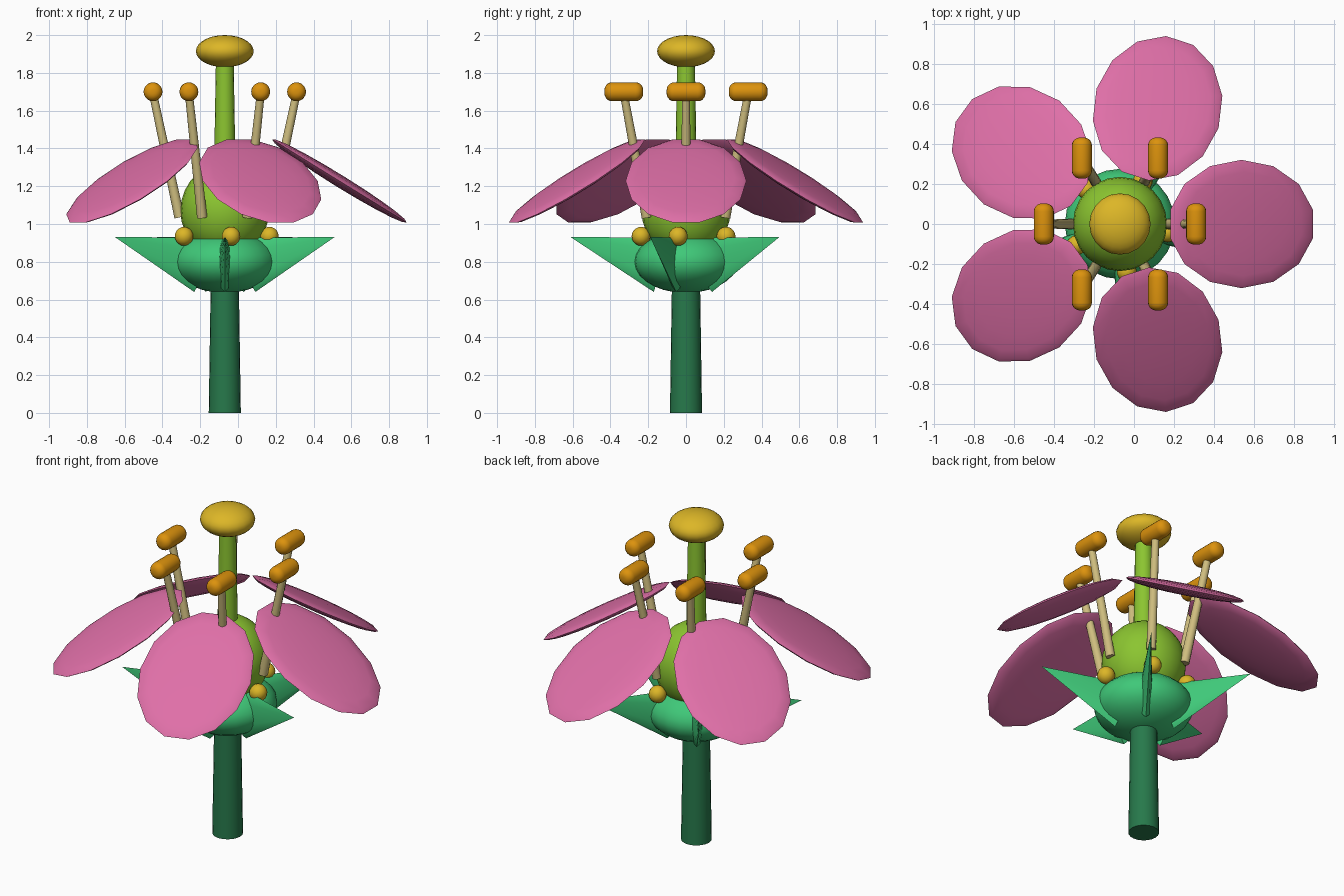
import bpy
import bmesh
from math import radians, cos, sin, pi
from mathutils import Matrix, Vector

if "Cube" in bpy.data.objects:
    bpy.data.objects.remove(bpy.data.objects["Cube"], do_unlink=True)

AXIS = Vector((-0.07, 0, 0))  # flower axis


def material(name, rgb):
    m = bpy.data.materials.new(name)
    m.use_nodes = True
    m.diffuse_color = (*rgb, 1)
    m.node_tree.nodes["Principled BSDF"].inputs["Base Color"].default_value = (*rgb, 1)
    return m


STEM = material("dark_green", (0.02, 0.19, 0.07))
SEPAL = material("leaf_green", (0.05, 0.58, 0.19))
PISTIL = material("lime_green", (0.26, 0.56, 0.03))
YELLOW = material("yellow", (0.72, 0.47, 0.02))
PINK = material("pink", (0.74, 0.16, 0.39))
ORANGE = material("orange", (0.72, 0.29, 0.004))
TAN = material("tan", (0.62, 0.51, 0.21))


def finish(name, bm, mat, matrix):
    bm.transform(matrix)
    bm.normal_update()
    mesh = bpy.data.meshes.new(name)
    bm.to_mesh(mesh)
    bm.free()
    mesh.materials.append(mat)
    obj = bpy.data.objects.new(name, mesh)
    bpy.context.collection.objects.link(obj)
    bpy.ops.object.select_all(action="DESELECT")
    obj.select_set(True)
    bpy.context.view_layer.objects.active = obj
    bpy.ops.object.shade_smooth_by_angle(angle=radians(40))
    return obj


def ellipsoid(name, mat, centre, radii, rot=None, segments=24, rings=14):
    bm = bmesh.new()
    bmesh.ops.create_uvsphere(bm, u_segments=segments, v_segments=rings, radius=1)
    m = Matrix.Translation(centre) @ (rot or Matrix()) @ Matrix.Diagonal((*radii, 1))
    return finish(name, bm, mat, m)


def rod(name, mat, start, end, r1, r2, segments=16, squash=1.0):
    """Tapered rod between two points; squash narrows it sideways."""
    axis = end - start
    side = Vector((0, 0, 1)).cross(axis)
    side = side.normalized() if side.length > 1e-5 else Vector((0, 1, 0))
    d = axis.normalized()
    basis = Matrix((side.cross(d), side, d)).transposed().to_4x4()
    bm = bmesh.new()
    bmesh.ops.create_cone(bm, cap_ends=True, segments=segments, radius1=r1,
                          radius2=r2, depth=axis.length)
    if r2 == 0:
        bmesh.ops.remove_doubles(bm, verts=bm.verts, dist=1e-5)
    bmesh.ops.recalc_face_normals(bm, faces=bm.faces)
    m = Matrix.Translation((start + end) / 2) @ basis @ Matrix.Diagonal((1, squash, 1, 1))
    return finish(name, bm, mat, m)


def polar(radius, degrees, z):
    a = radians(degrees)
    return AXIS + Vector((radius * cos(a), radius * sin(a), z))


def up(z):
    return polar(0, 0, z)


# Stem, receptacle and pistil
rod("stem", STEM, up(0), up(0.72), 0.085, 0.074, 20)
ellipsoid("receptacle", SEPAL, up(0.80), (0.275, 0.275, 0.165))
ellipsoid("ovary", PISTIL, up(1.07), (0.235, 0.235, 0.25))
rod("style", PISTIL, up(1.22), up(1.87), 0.058, 0.047)
ellipsoid("stigma", YELLOW, up(1.915), (0.153, 0.153, 0.085), segments=20)

for i in range(5):
    turn = 72 * i
    # Drooping petals
    rot = Matrix.Rotation(radians(turn), 4, "Z") @ Matrix.Rotation(radians(31.7), 4, "Y")
    ellipsoid(f"petal_{i + 1}", PINK, polar(0.607, turn, 1.228), (0.429, 0.32, 0.033),
              rot, segments=14, rings=10)
    # Thin upright sepal blades
    rod(f"sepal_{i + 1}", SEPAL, polar(0.127, turn - 18, 0.785),
        polar(0.61, turn - 18, 0.93), 0.151, 0, 12, squash=0.25)
    # Nectar beads
    ellipsoid(f"nectary_{i + 1}", YELLOW, polar(0.24, turn - 10, 0.935), (0.05,) * 3,
              segments=14, rings=10)


def anther(name, centre):
    """Cylinder along y with rounded rims."""
    bm = bmesh.new()
    bmesh.ops.create_cone(bm, cap_ends=True, segments=20, radius1=0.05, radius2=0.05,
                          depth=0.205)
    rims = [e for e in bm.edges if abs(e.verts[0].co.z - e.verts[1].co.z) < 1e-4]
    bmesh.ops.bevel(bm, geom=rims, offset=0.04, segments=5, profile=0.5, affect="EDGES")
    finish(name, bm, ORANGE, Matrix.Translation(centre) @ Matrix.Rotation(pi / 2, 4, "X"))


# Stamens
for i in range(6):
    turn = 60 * i
    rod(f"filament_{i + 1}", TAN, polar(0.24, turn, 1.035), polar(0.38, turn, 1.69),
        0.027, 0.021, 12)
    anther(f"anther_{i + 1}", polar(0.38, turn, 1.70))
